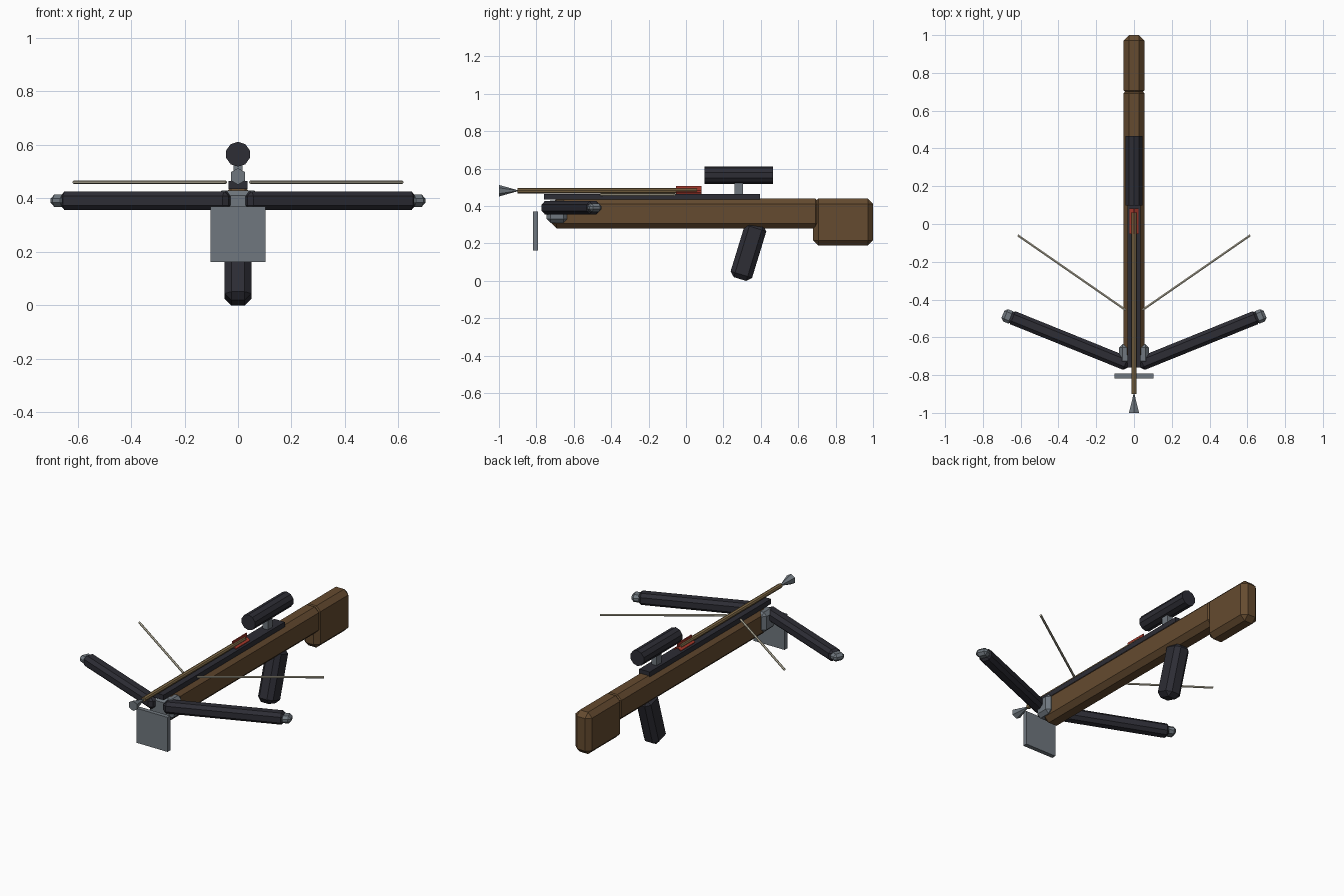
import bpy, bmesh, math
from mathutils import Vector

if "Cube" in bpy.data.objects:
    bpy.data.objects.remove(bpy.data.objects["Cube"])


def material(name, rgb):
    m = bpy.data.materials.new(name)
    m.use_nodes = True
    m.diffuse_color = (*rgb, 1)
    m.node_tree.nodes["Principled BSDF"].inputs["Base Color"].default_value = (*rgb, 1)
    return m


WOOD = material("brown wood", (0.13, 0.07, 0.029))
DARK = material("charcoal", (0.026, 0.026, 0.035))
STEEL = material("grey steel", (0.16, 0.185, 0.21))
SHAFT = material("tan wood", (0.24, 0.16, 0.07))
RED = material("red", (0.38, 0.04, 0.025))
CORD = material("cream cord", (0.56, 0.52, 0.40))


def finish(name, bm, mat):
    bmesh.ops.recalc_face_normals(bm, faces=bm.faces)
    mesh = bpy.data.meshes.new(name)
    bm.to_mesh(mesh)
    bm.free()
    mesh.materials.append(mat)
    ob = bpy.data.objects.new(name, mesh)
    bpy.context.collection.objects.link(ob)
    return ob


def box(name, centre, size, mat, chamfer=0, rot=(0, 0, 0)):
    """Box with an optional flat chamfer on every edge."""
    bm = bmesh.new()
    bmesh.ops.create_cube(bm, size=1)
    bmesh.ops.scale(bm, vec=size, verts=bm.verts)
    if chamfer:
        bmesh.ops.bevel(bm, geom=bm.edges[:], offset=chamfer, segments=1,
                        affect='EDGES', profile=0.5)
    ob = finish(name, bm, mat)
    ob.location = centre
    ob.rotation_euler = rot
    return ob


def rod(name, start, end, r1, r2, sides, mat):
    """Flat-sided cylinder or cone between two points."""
    start, end = Vector(start), Vector(end)
    axis = end - start
    bm = bmesh.new()
    bmesh.ops.create_cone(bm, cap_ends=True, segments=sides, radius1=r1,
                          radius2=r2, depth=axis.length)
    ob = finish(name, bm, mat)
    ob.location = (start + end) / 2
    ob.rotation_euler = axis.to_track_quat('Z', 'Y').to_euler()
    return ob


# Wooden body
box("stock", (0, 0, 0.36), (0.11, 1.44, 0.16), WOOD, 0.028)
box("butt", (0, 0.84, 0.314), (0.11, 0.32, 0.252), WOOD, 0.028)
box("grip", (0, 0.334, 0.158), (0.10, 0.12, 0.31), DARK, 0.025,
    (math.radians(-17), 0, 0))

# Rail, riser and foot plate
box("rail", (0, -0.182, 0.449), (0.07, 1.155, 0.03), DARK)
box("riser", (0, -0.69, 0.37), (0.16, 0.11, 0.12), STEEL, 0.02)
box("foot_plate", (0, -0.805, 0.266), (0.206, 0.026, 0.208), STEEL)

# Bow limbs, tips and string halves
for side, label in ((1, "left"), (-1, "right")):
    turn = (0, 0, side * math.radians(22))
    box(label + "_limb", (side * 0.343, -0.617, 0.391), (0.68, 0.074, 0.07),
        DARK, 0.018, turn)
    box(label + "_limb_tip", (side * 0.666, -0.489, 0.391), (0.06, 0.07, 0.045),
        STEEL, 0.015, turn)
    rod(label + "_string", (side * 0.045, -0.455, 0.46),
        (side * 0.615, -0.06, 0.46), 0.0065, 0.0065, 6, CORD)

# Sight
rod("scope", (0, 0.098, 0.565), (0, 0.465, 0.565), 0.0465, 0.0465, 10, DARK)
box("scope_mount", (0, 0.282, 0.495), (0.035, 0.047, 0.08), STEEL)

# Bolt
BOLT_Z = 0.482
rod("bolt_shaft", (0, -0.9, BOLT_Z), (0, 0.06, BOLT_Z), 0.014, 0.014, 8, SHAFT)
rod("bolt_head", (0, -1.0, BOLT_Z), (0, -0.89, BOLT_Z), 0.031, 0, 6, STEEL)
for i in range(3):
    a = math.tau * i / 3
    box("fletching_%d" % (i + 1),
        (0.013 * math.sin(a), 0.015, BOLT_Z + 0.013 * math.cos(a)),
        (0.007, 0.135, 0.027), RED, 0, (0, a, 0))
